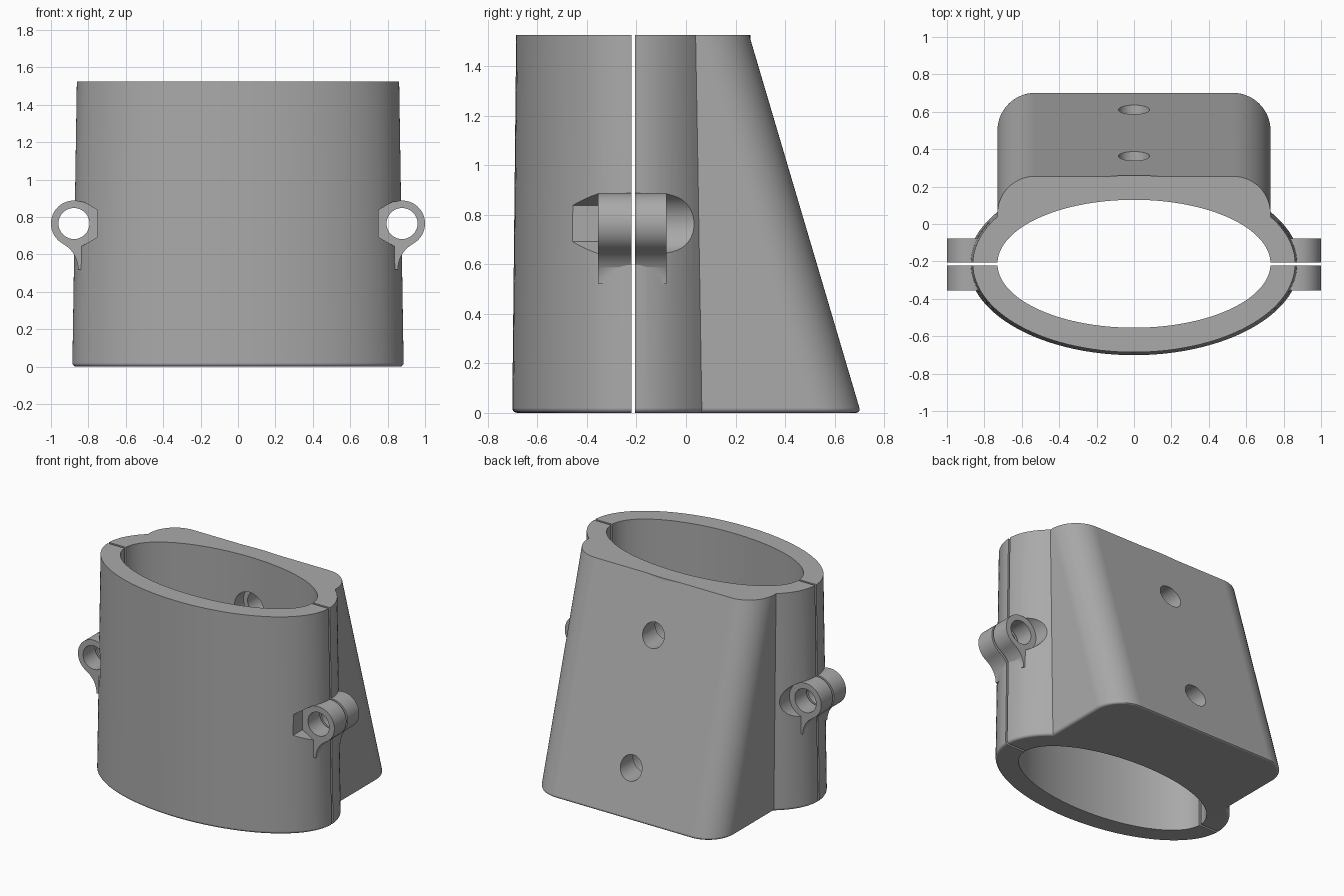
import bpy, bmesh, math

if "Cube" in bpy.data.objects:
    bpy.data.objects.remove(bpy.data.objects["Cube"], do_unlink=True)

H = 1.525            # overall height
CY = -0.2125         # centre of the oval sleeve
LUG_X, LUG_Z, LUG_R = 0.877, 0.765, 0.123

grey = bpy.data.materials.new("plain_grey")
grey.use_nodes = True
COLOUR = (0.4, 0.4, 0.4, 1)
grey.diffuse_color = COLOUR
grey.node_tree.nodes["Principled BSDF"].inputs["Base Color"].default_value = COLOUR


def loft(name, rings):
    """Closed solid through rings of equal length."""
    bm = bmesh.new()
    loops = [[bm.verts.new(p) for p in ring] for ring in rings]
    n = len(loops[0])
    for a, b in zip(loops, loops[1:]):
        for i in range(n):
            j = (i + 1) % n
            bm.faces.new((a[i], a[j], b[j], b[i]))
    bm.faces.new(loops[0])
    bm.faces.new(loops[-1])
    bmesh.ops.recalc_face_normals(bm, faces=bm.faces)
    mesh = bpy.data.meshes.new(name)
    bm.to_mesh(mesh)
    bm.free()
    mesh.materials.append(grey)
    obj = bpy.data.objects.new(name, mesh)
    bpy.context.collection.objects.link(obj)
    return obj


def arc(cx, cy, rx, ry, start, end, steps):
    angles = [math.radians(start + (end - start) * i / steps) for i in range(steps + 1)]
    return [(cx + rx * math.cos(a), cy + ry * math.sin(a)) for a in angles]


def circle(cx, cy, r, sides=48, turn=0):
    return arc(cx, cy, r, r, turn, turn + 360, sides)[:-1]


def prism(name, profile, y0, y1):
    """Extrude an x-z profile along y."""
    return loft(name, [[(x, y, z) for x, z in profile] for y in (y0, y1)])


def box(name, y0, y1):
    return prism(name, [(-2, -1), (2, -1), (2, 3), (-2, 3)], y0, y1)


def combine(target, other, operation):
    mod = target.modifiers.new(operation, "BOOLEAN")
    mod.operation, mod.solver, mod.object = operation, "EXACT", other
    bpy.context.view_layer.objects.active = target
    bpy.ops.object.modifier_apply(modifier=mod.name)
    bpy.data.objects.remove(other, do_unlink=True)


# Heights and insets: rounded bottom rim, then straight up to the top
FILLET = 0.02
levels = [(FILLET * (1 - math.cos(a)), FILLET * (1 - math.sin(a)))
          for a in (math.pi / 2 * i / 4 for i in range(5))]
levels = [(z, inset) for inset, z in reversed(levels)]
levels.sort()
levels.append((H, 0))


def sleeve_ring(z, inset):
    t = z / H
    rx, ry = 0.886 - 0.024 * t - inset, 0.489 - 0.016 * t - inset
    return [(x, y, z) for x, y in arc(0, CY, rx, ry, 0, 360, 120)[:-1]]


def wedge_ring(z, inset):
    back = 0.706 - 0.451 * z / H - inset
    side, r = 0.73 - inset, 0.2 - inset
    pts = [(side, -0.1)] + arc(side - r, back - r, r, r, 0, 90, 14)
    pts += arc(r - side, back - r, r, r, 90, 180, 14) + [(-side, -0.1)]
    return [(x, y, z) for x, y in pts]


# Tapered sleeve with the sloping mounting wedge
body = loft("clamp", [sleeve_ring(*lv) for lv in levels])
combine(body, loft("wedge", [wedge_ring(*lv) for lv in levels]), "UNION")

# Bolt lugs with a curved gusset, and pockets for nut (hex) and bolt head (round)
lug_profile = arc(LUG_X, LUG_Z, LUG_R, LUG_R, -61.7, 180, 40)
lug_profile += [(0.754, 0.52)] + arc(1.01, 0.52, 0.155, 0.155, 180, 118.3, 12)[:-1]
LUG_FRONT, LUG_BACK = -0.355, -0.078


def mirrored(profile, s):
    return [(s * x, z) for x, z in profile]


for s in (1, -1):
    hexagon = mirrored(circle(LUG_X, LUG_Z, 0.145, 6, 30), s)
    combine(body, prism("nut_pocket", hexagon, -0.7, LUG_FRONT), "DIFFERENCE")
    head = mirrored(circle(LUG_X, LUG_Z, 0.125), s)
    combine(body, prism("head_pocket", head, LUG_BACK, 0.3), "DIFFERENCE")
    combine(body, prism("lug", mirrored(lug_profile, s), LUG_FRONT, LUG_BACK), "UNION")

# Oval opening through the sleeve
opening = [[(x, y, z) for x, y in arc(0, CY, 0.73, 0.342, 0, 360, 120)[:-1]]
           for z in (-0.2, H + 0.2)]
combine(body, loft("opening", opening), "DIFFERENCE")

# Bolt holes through the lugs
for s in (1, -1):
    bore = mirrored(circle(LUG_X, LUG_Z, 0.083), s)
    combine(body, prism("bolt_hole", bore, -0.8, 0.4), "DIFFERENCE")

# Mounting holes through the wedge, counterbored from inside
for z, back in ((0.32, 0.61), (1.16, 0.365)):
    combine(body, prism("mount_hole", circle(0, z, 0.083), -0.1, 1), "DIFFERENCE")
    combine(body, prism("counterbore", circle(0, z, 0.115), -0.1, back - 0.14), "DIFFERENCE")

# Split into the front shell and the rear mount with a narrow gap
front = body.copy()
front.data = body.data.copy()
bpy.context.collection.objects.link(front)
front.name, body.name = "front_shell", "rear_mount"
combine(front, box("front_trim", -0.221, 2), "DIFFERENCE")
combine(body, box("rear_trim", -2, -0.206), "DIFFERENCE")

# Smooth curved faces, keep edges crisp
for obj in (front, body):
    bpy.ops.object.select_all(action="DESELECT")
    obj.select_set(True)
    bpy.context.view_layer.objects.active = obj
    bpy.ops.object.shade_smooth_by_angle(angle=math.radians(28))
    mod = obj.modifiers.new("Even shading", "WEIGHTED_NORMAL")
    mod.keep_sharp = True
